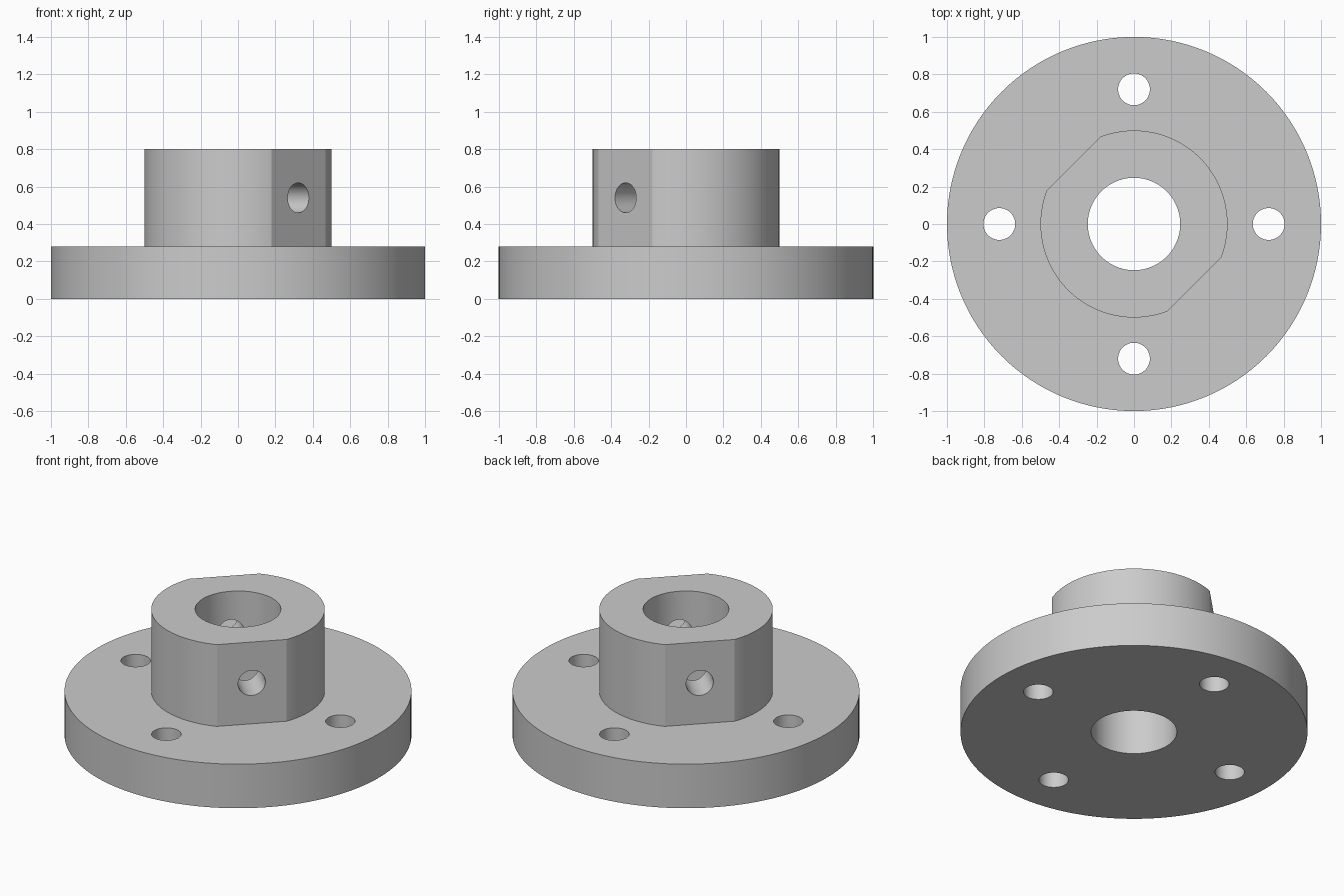
import bpy
from math import pi, cos, sin, radians

cube = bpy.data.objects.get("Cube")
if cube:
    bpy.data.objects.remove(cube, do_unlink=True)

FLANGE_TOP, HUB_TOP = 0.28, 0.80
FLAT_ANGLE = radians(-45)

steel = bpy.data.materials.new("plain_grey")
steel.use_nodes = True
grey = (0.6, 0.6, 0.6, 1)
steel.diffuse_color = grey
steel.node_tree.nodes["Principled BSDF"].inputs["Base Color"].default_value = grey


def cylinder(name, radius, low, high, x=0, y=0, sides=96):
    bpy.ops.mesh.primitive_cylinder_add(vertices=sides, radius=radius, depth=high - low,
                                        location=(x, y, (low + high) / 2))
    obj = bpy.context.object
    obj.name = name
    obj.data.materials.append(steel)
    return obj


def combine(target, tool, operation):
    """Apply a boolean and discard the tool object."""
    tool.hide_render = True
    mod = target.modifiers.new(operation.title(), 'BOOLEAN')
    mod.operation, mod.solver, mod.object = operation, 'EXACT', tool
    bpy.context.view_layer.objects.active = target
    bpy.ops.object.modifier_apply(modifier=mod.name)
    bpy.data.objects.remove(tool, do_unlink=True)


# Round flange with the hub rising from it
body = cylinder("flanged_hub", 1, 0, FLANGE_TOP, sides=128)
hub = cylinder("hub", 0.5, FLANGE_TOP - 0.1, HUB_TOP)

# Two opposite flats on the hub
bpy.ops.mesh.primitive_cube_add(size=1, location=(0, 0, 0.5), rotation=(0, 0, FLAT_ANGLE))
slab = bpy.context.object
slab.scale = (0.912, 2, 2)
slab.data.materials.append(steel)
bpy.context.view_layer.update()
combine(hub, slab, 'INTERSECT')
combine(body, hub, 'UNION')

# Central bore
combine(body, cylinder("bore", 0.247, -0.2, 1), 'DIFFERENCE')

# Four bolt holes
for i in range(4):
    a = i * pi / 2
    hole = cylinder("bolt_hole", 0.085, -0.2, 0.5, 0.72 * cos(a), 0.72 * sin(a), 48)
    combine(body, hole, 'DIFFERENCE')

# Set-screw hole passing through both flats
screw = cylinder("screw_hole", 0.08, -0.7, 0.7, sides=48)
screw.location.z = 0.54
screw.rotation_euler = (0, pi / 2, FLAT_ANGLE)
bpy.context.view_layer.update()
combine(body, screw, 'DIFFERENCE')

# Smooth walls with crisp rims
bpy.ops.object.select_all(action='DESELECT')
body.select_set(True)
bpy.context.view_layer.objects.active = body
bpy.ops.object.shade_smooth_by_angle(angle=radians(20))
